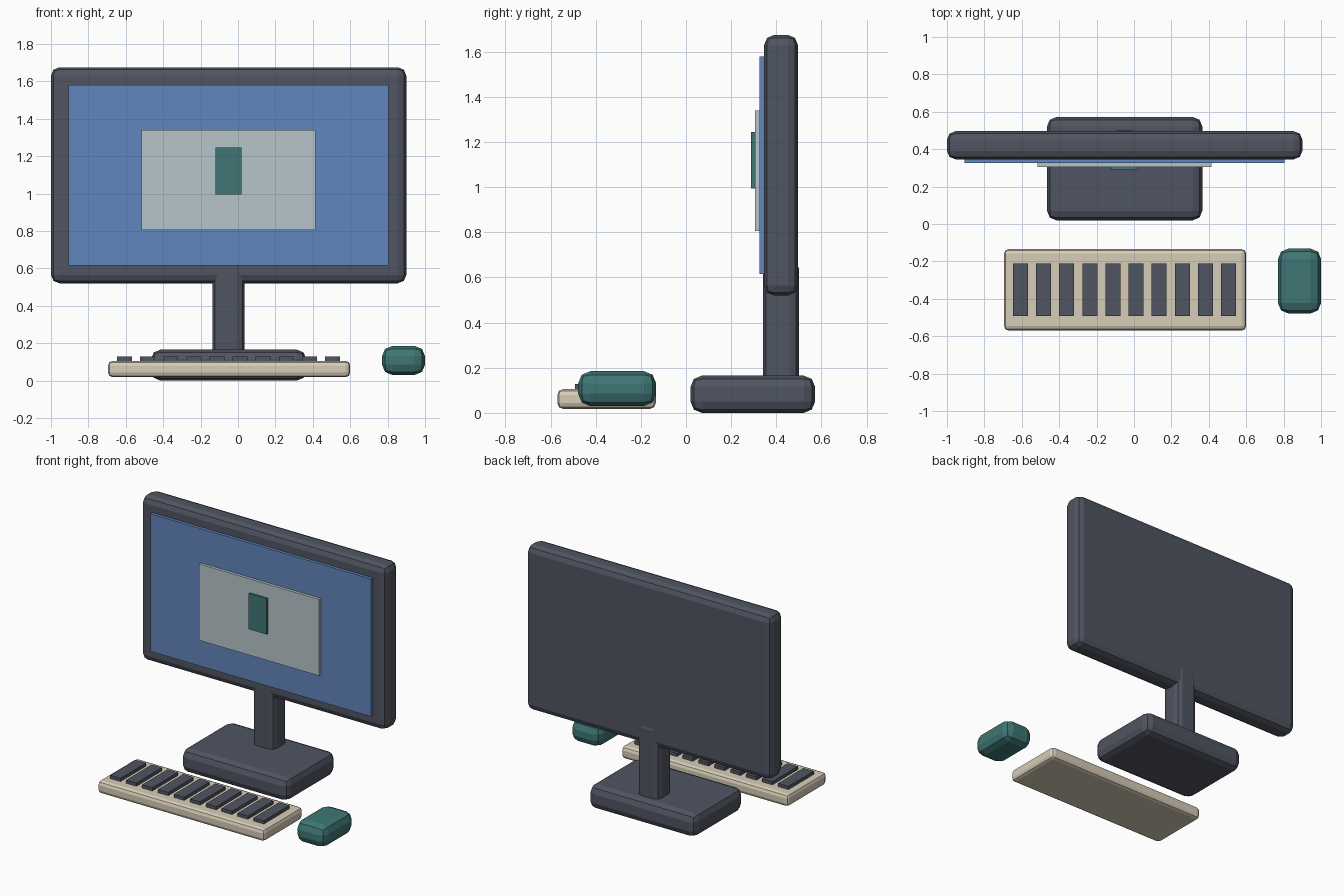
import bpy
import bmesh

if "Cube" in bpy.data.objects:
    bpy.data.objects.remove(bpy.data.objects["Cube"])


def material(name, rgb):
    mat = bpy.data.materials.new(name)
    mat.diffuse_color = (*rgb, 1)
    mat.use_nodes = True
    mat.node_tree.nodes["Principled BSDF"].inputs["Base Color"].default_value = mat.diffuse_color
    return mat


DARK = material("dark_grey", (0.08, 0.09, 0.12))
BLUE = material("screen_blue", (0.12, 0.24, 0.51))
PALE = material("window_pale", (0.47, 0.56, 0.59))
TEAL = material("teal", (0.05, 0.18, 0.18))
CREAM = material("cream", (0.68, 0.61, 0.48))


def box(name, x, y, z, mat, bevel=0.0):
    """Box from (min, max) ranges, with optional two-step rounded edges."""
    bm = bmesh.new()
    bmesh.ops.create_cube(bm, size=1)
    for v in bm.verts:
        v.co = [(r[1] - r[0]) * c for r, c in zip((x, y, z), v.co)]
    mesh = bpy.data.meshes.new(name)
    bm.to_mesh(mesh)
    bm.free()
    mesh.materials.append(mat)
    obj = bpy.data.objects.new(name, mesh)
    obj.location = [(r[0] + r[1]) / 2 for r in (x, y, z)]
    bpy.context.collection.objects.link(obj)
    if bevel:
        mod = obj.modifiers.new("rounded_edges", "BEVEL")
        mod.width = bevel
        mod.segments = 2
    return obj


# Monitor body and stand
box("monitor_case", (-1.0, 0.9), (0.346, 0.496), (0.52, 1.675), DARK, 0.045)
box("stand_neck", (-0.135, 0.035), (0.342, 0.5), (0.1, 0.68), DARK, 0.04)
box("stand_base", (-0.465, 0.365), (0.02, 0.572), (0.0, 0.165), DARK, 0.05)

# Screen with a window and an icon layered in front
box("screen", (-0.905, 0.805), (0.325, 0.347), (0.615, 1.58), BLUE)
box("screen_window", (-0.515, 0.415), (0.305, 0.326), (0.805, 1.34), PALE)
box("screen_icon", (-0.12, 0.02), (0.289, 0.306), (0.995, 1.245), TEAL)

# Keyboard with a row of ten long keys
box("keyboard", (-0.695, 0.6), (-0.57, -0.134), (0.018, 0.105), CREAM, 0.025)
for i in range(10):
    cx = -0.607 + i * 0.1236
    box(f"key_{i + 1}", (cx - 0.04, cx + 0.04), (-0.492, -0.21), (0.1, 0.128), DARK)

# Mouse
box("mouse", (0.77, 1.0), (-0.478, -0.132), (0.03, 0.185), TEAL, 0.055)
